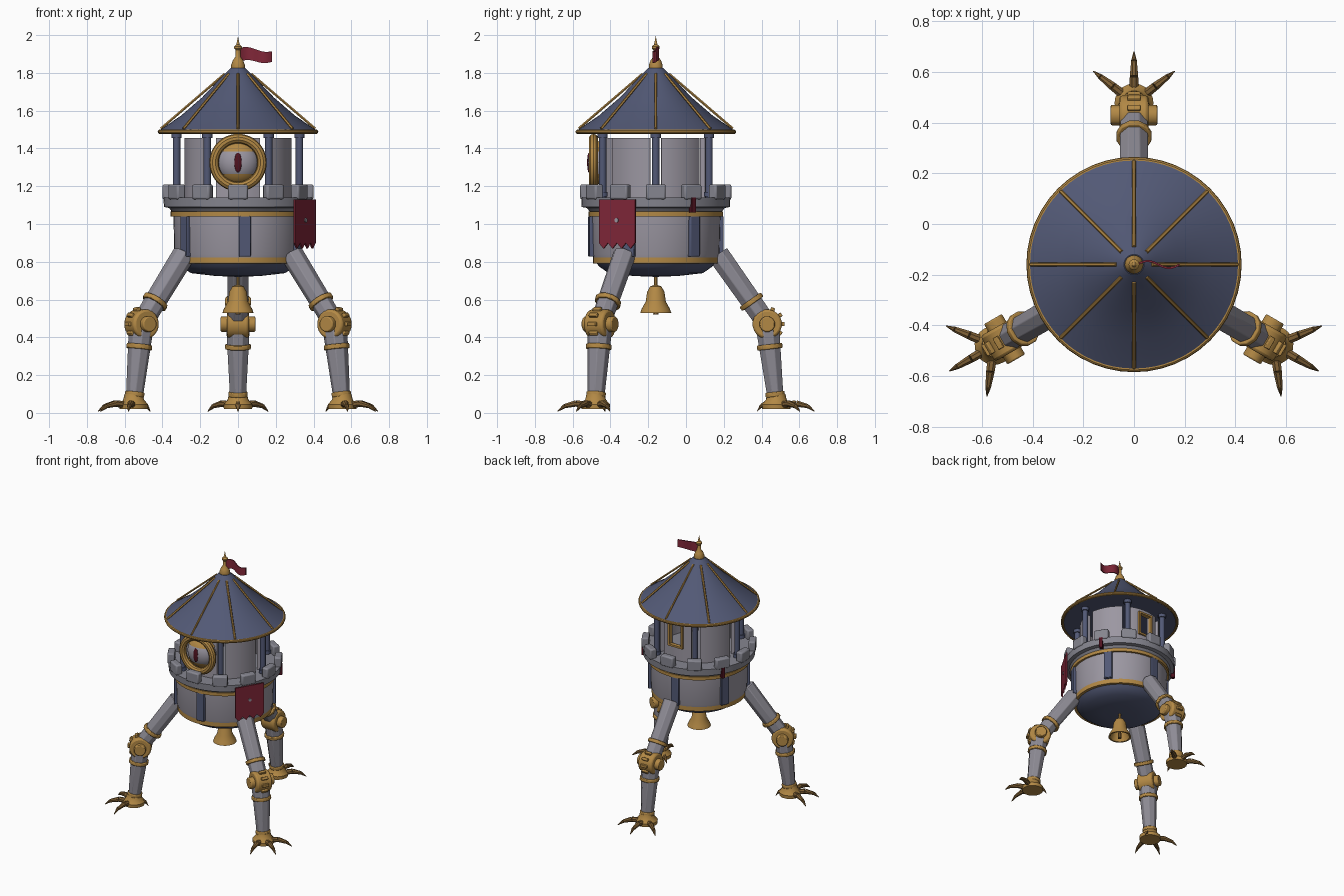
import bpy, bmesh, math
from math import pi, cos, sin, radians
from mathutils import Matrix, Vector

if "Cube" in bpy.data.objects:
    bpy.data.objects.remove(bpy.data.objects["Cube"])


def material(name, rgb):
    m = bpy.data.materials.new(name)
    m.use_nodes = True
    m.diffuse_color = (*rgb, 1)
    m.node_tree.nodes["Principled BSDF"].inputs["Base Color"].default_value = (*rgb, 1)
    return m


STONE = material("pale stone", (.33, .31, .36))
TRIM = material("parapet stone", (.24, .24, .28))
STEEL = material("leg steel", (.27, .26, .30))
BLUE = material("slate blue", (.085, .10, .18))
GOLD = material("brass", (.45, .25, .06))
CLAW = material("dark brass", (.21, .115, .035))
RED = material("banner red", (.22, .02, .04))
DARK = material("dark red", (.08, .006, .014))

TOWER = Matrix.Translation((0, -.16, 0))
made = []


def turn(deg):
    """Tower frame turned so that local x points outward."""
    return TOWER @ Matrix.Rotation(radians(deg), 4, 'Z')


def finish(name, bm, mat, M=TOWER, bevel=0):
    bmesh.ops.remove_doubles(bm, verts=bm.verts, dist=1e-5)
    bmesh.ops.recalc_face_normals(bm, faces=bm.faces)
    me = bpy.data.meshes.new(name)
    bm.to_mesh(me)
    bm.free()
    me.transform(M)
    me.materials.append(mat)
    ob = bpy.data.objects.new(name, me)
    bpy.context.collection.objects.link(ob)
    if bevel:
        mod = ob.modifiers.new("bevel", 'BEVEL')
        mod.width, mod.segments = bevel, 2
    made.append(ob)
    return ob


def lathe(name, prof, mat, M=TOWER, seg=48, span=None, closed=False):
    """Turn a profile of (radius, height) about z; span gives a part turn in degrees."""
    bm = bmesh.new()
    a0, a1 = span or (0, 360)
    rows = []
    for i in range(seg + 1):
        a = radians(a0 + (a1 - a0) * i / seg)
        rows.append([bm.verts.new((r * cos(a), r * sin(a), z)) for r, z in prof])
    n = len(prof)
    for p, q in zip(rows, rows[1:]):
        for j in range(n if closed else n - 1):
            k = (j + 1) % n
            bm.faces.new((p[j], q[j], q[k], p[k]))
    if span:
        bm.faces.new(rows[0])
        bm.faces.new(rows[-1])
    bmesh.ops.dissolve_degenerate(bm, dist=1e-6, edges=bm.edges)
    return finish(name, bm, mat, M)


def band(name, r0, r1, z0, z1, mat, **kw):
    return lathe(name, [(r0, z0), (r1, z0), (r1, z1), (r0, z1)], mat, closed=True, **kw)


def box(name, at, size, mat, M=TOWER, bevel=0, rot=None):
    bm = bmesh.new()
    bmesh.ops.create_cube(bm, size=1)
    local = Matrix.Translation(at) @ (rot or Matrix()) @ Matrix.Diagonal((*size, 1))
    return finish(name, bm, mat, M @ local, bevel)


def rod(name, a, b, r0, r1, mat, M=TOWER, seg=8, bevel=0):
    a, b = Vector(a), Vector(b)
    bm = bmesh.new()
    bmesh.ops.create_cone(bm, cap_ends=True, segments=seg, radius1=r0, radius2=r1,
                          depth=(b - a).length)
    rot = (b - a).to_track_quat('Z', 'Y').to_matrix().to_4x4()
    L = Matrix.Translation((a + b) / 2) @ rot @ Matrix.Rotation(pi / seg, 4, 'Z')
    return finish(name, bm, mat, M @ L, bevel)


def torus(name, R, r, mat, M):
    pts = [(R + r * cos(i * pi / 5), r * sin(i * pi / 5)) for i in range(10)]
    return lathe(name, pts, mat, M, closed=True)


def taper(name, pts, radii, mat, M):
    for i in range(len(pts) - 1):
        rod(f"{name}_{i}", pts[i], pts[i + 1], radii[i], radii[i + 1], mat, M, seg=8)


# Lower drum, hull and parapet
lathe("hull", [(.325, .81), (.30, .775), (.25, .74), (.12, .725), (0, .72)], BLUE)
lathe("lower_wall", [(0, .80), (.325, .80), (.337, .84), (.342, 1.05), (0, 1.05)], STONE)
band("lower_band", .28, .332, .79, .825, GOLD)
band("upper_band", .30, .357, 1.04, 1.065, GOLD)
lathe("parapet", [(0, 1.06), (.345, 1.06), (.365, 1.085), (.392, 1.09), (.395, 1.14),
                  (0, 1.14)], TRIM)
for i in range(12):
    box(f"merlon_{i}", (.375, 0, 1.17), (.05, .105, .08), TRIM, turn(30 * i), .01)
for i in range(6):
    box(f"pilaster_{i}", (.342, 0, .935), (.03, .062, .215), BLUE, turn(60 * i - 84), .005)

# Upper gallery: columns and curved wall panels with gaps behind the columns
for i in range(6):
    M = turn(60 * i)
    rod(f"column_{i}", (.325, 0, 1.13), (.325, 0, 1.48), .02, .02, BLUE, M, 12)
    for z in (1.145, 1.455):
        rod(f"column_collar_{i}", (.325, 0, z), (.325, 0, z + .025), .028, .028, BLUE, M, 12)
    mid = 60 * i + 30
    if mid != 90:
        band(f"wall_panel_{i}", .255, .285, 1.13, 1.455, STONE, seg=12, span=(mid - 24, mid + 24))
for s in (-1, 1):
    band("window_side_wall", .255, .285, 1.13, 1.455, STONE, seg=5,
         span=(90 + s * 11, 90 + s * 24))
band("window_sill_wall", .255, .285, 1.13, 1.25, STONE, seg=6, span=(79, 101))
band("window_head_wall", .255, .285, 1.42, 1.455, STONE, seg=6, span=(79, 101))
for s in (-1, 1):
    box("window_jamb", (.28, s * .055, 1.335), (.03, .014, .185), GOLD, turn(90))
    box("window_rail", (.28, 0, 1.335 + s * .087), (.03, .12, .014), GOLD, turn(90))

# Round eye on the front
EYE = turn(-90) @ Matrix.Translation((.275, 0, 1.325)) @ Matrix.Diagonal((.75, 1, 1, 1))


def eye_part(name, lo, hi, r, mat):
    arc = [radians(lo + (hi - lo) * i / 12) for i in range(13)]
    lathe(name, [(r * cos(a), r * sin(a)) for a in arc], mat, EYE, 40)


eye_part("eyeball", -90, 90, .112, STONE)
eye_part("upper_lid", 30, 90, .119, GOLD)
eye_part("lower_lid", -90, -30, .119, GOLD)
bm = bmesh.new()
bmesh.ops.create_uvsphere(bm, u_segments=16, v_segments=10, radius=1)
finish("pupil", bm, DARK, EYE @ Matrix.Translation((.106, 0, 0)) @ Matrix.Diagonal((.012, .02, .052, 1)))
torus("eye_ring", .127, .025, GOLD, turn(-90) @ Matrix.Translation((.33, 0, 1.325))
      @ Matrix.Rotation(pi / 2, 4, 'Y'))

# Roof with ribs, finial and flag
lathe("roof", [(0, 1.48), (.415, 1.48), (.417, 1.495), (.30, 1.575), (.19, 1.67),
               (.09, 1.775), (.04, 1.825), (0, 1.825)], BLUE, seg=64)
torus("roof_rim", .413, .012, GOLD, TOWER @ Matrix.Translation((0, 0, 1.488)))
for i in range(8):
    rod(f"roof_rib_{i}", (.408, 0, 1.505), (.07, 0, 1.795), .0075, .0075, GOLD, turn(45 * i), 6)
lathe("finial", [(0, 1.80), (.035, 1.81), (.037, 1.84), (.028, 1.865), (.014, 1.885),
                 (.012, 1.92), (.021, 1.93), (.021, 1.94), (.009, 1.95), (0, 1.995)], GOLD, seg=20)
bm = bmesh.new()
cols = []
for i in range(13):
    t = i / 12
    wave = .014 * sin(t * 2 * pi)
    x, y, z = .012 + .168 * t, wave, 1.898 - .012 * t + .5 * wave
    h = .036 - .008 * t
    cols.append([bm.verts.new((x, y + d, z + k * h)) for k, d in
                 ((-1, -.004), (1, -.004), (1, .004), (-1, .004))])
for p, q in zip(cols, cols[1:]):
    for j in range(4):
        bm.faces.new((p[j], q[j], q[(j + 1) % 4], p[(j + 1) % 4]))
bm.faces.new(cols[0])
bm.faces.new(cols[-1])
finish("flag", bm, RED)

# Hanging banner with a ragged hem, and two small straps
bm = bmesh.new()
hem = [(-.11 + .22 * i / 8, .87 if i % 2 else .90) for i in range(9)]
f = bm.faces.new([bm.verts.new((.402, y, z)) for y, z in hem + [(.11, 1.13), (-.11, 1.13)]])
new = bmesh.ops.extrude_face_region(bm, geom=[f])["geom"]
bmesh.ops.translate(bm, verts=[v for v in new if isinstance(v, bmesh.types.BMVert)], vec=(.01, 0, 0))
finish("banner", bm, RED, turn(-30))
rod("banner_stud", (.41, 0, 1.02), (.418, 0, 1.02), .012, .012, STONE, turn(-30))
for a in (30, 150):
    box("strap", (.388, 0, 1.10), (.03, .025, .08), DARK, turn(a))

# Bell under the hull
lathe("bell", [(0, .64), (.04, .61), (.07, .53), (.082, .53), (.075, .55), (.053, .59),
               (.046, .64), (.03, .67), (0, .68)], GOLD, seg=32)
rod("bell_hanger", (0, 0, .67), (0, 0, .74), .009, .009, GOLD)
rod("bell_clapper", (0, 0, .52), (0, 0, .63), .015, .006, CLAW)

# Three legs: local x is outward, y sideways
HIP, KNEE, ANKLE = Vector((.33, 0, .84)), Vector((.59, 0, .47)), Vector((.635, 0, .07))


def collar(name, a, b, t, r, M):
    p, d = a.lerp(b, t), (b - a).normalized() * .013
    rod(name, p - d, p + d, r, r, GOLD, M, 12, .005)


for n, angle in (("back", 90), ("left", -30), ("right", -150)):
    M = turn(angle)
    rod(n + "_upper_leg", HIP, KNEE, .062, .057, STEEL, M, 8, .004)
    rod(n + "_lower_leg", KNEE, ANKLE, .068, .045, STEEL, M, 8, .004)
    collar(n + "_thigh_collar", HIP, KNEE, .68, .071, M)
    collar(n + "_shin_collar", KNEE, ANKLE, .30, .07, M)
    collar(n + "_ankle_collar", KNEE, ANKLE, .93, .053, M)
    # Knee joint with side bosses and teeth
    rod(n + "_knee", KNEE - Vector((0, .058, 0)), KNEE + Vector((0, .058, 0)), .078, .078,
        GOLD, M, 20, .012)
    rod(n + "_knee_boss", KNEE - Vector((0, .092, 0)), KNEE + Vector((0, .092, 0)), .042, .042,
        GOLD, M, 12, .006)
    for k in range(5):
        R = Matrix.Rotation(radians(35 * k - 70), 4, 'Y')
        box(n + "_knee_tooth", KNEE + R @ Vector((.08, 0, 0)), (.025, .05, .022), GOLD, M, .004, R)
    # Foot and claws
    F = M @ Matrix.Translation((.638, 0, 0))
    lathe(n + "_foot", [(0, .02), (.075, .02), (.077, .045), (.055, .07), (.048, .10), (0, .10)],
          GOLD, F, 20)
    for a, s in ((0, 1), (52, 1), (-52, 1), (180, .5)):
        C = F @ Matrix.Rotation(radians(a), 4, 'Z') @ Matrix.Diagonal((s, 1, 1, 1))
        taper(n + "_claw", [(.04, 0, .04), (.105, 0, .05), (.165, 0, .036), (.203, 0, .008)],
              [.02, .018, .012, .002], CLAW, C)

# Smooth shading with sharp edges kept
bpy.ops.object.select_all(action='DESELECT')
for ob in made:
    ob.select_set(True)
bpy.context.view_layer.objects.active = made[0]
bpy.ops.object.shade_smooth_by_angle(angle=radians(32))
